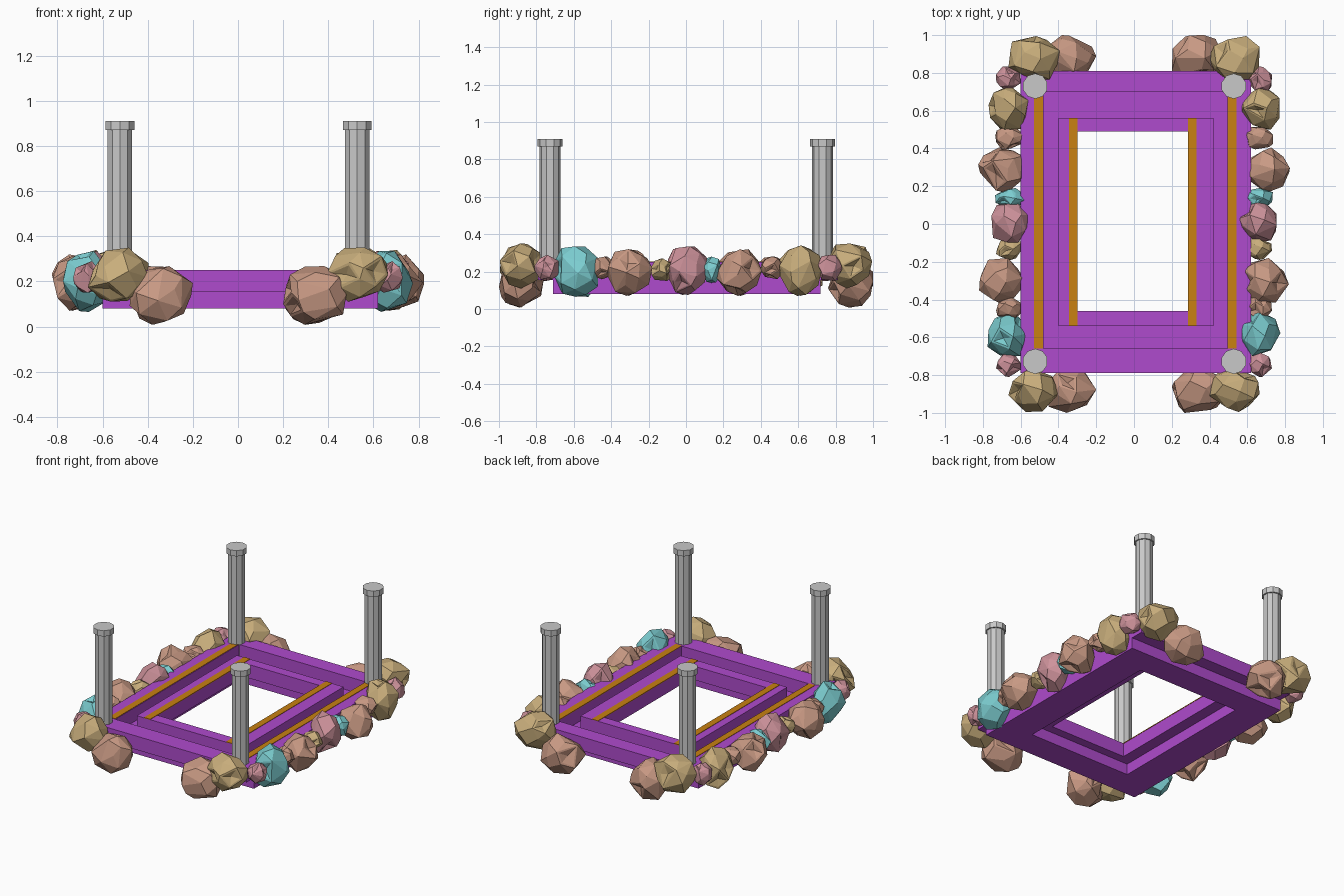
import bpy, bmesh, math, random
from mathutils import Vector

cube = bpy.data.objects.get("Cube")
if cube:
    bpy.data.objects.remove(cube, do_unlink=True)
random.seed(7)


def material(name, rgb):
    m = bpy.data.materials.new(name)
    m.use_nodes = True
    m.diffuse_color = (*rgb, 1)
    m.node_tree.nodes["Principled BSDF"].inputs["Base Color"].default_value = (*rgb, 1)
    return m


PURPLE = material("purple", (0.43, 0.07, 0.61))
ORANGE = material("orange", (0.58, 0.22, 0.006))
GREY = material("grey", (0.58, 0.58, 0.58))
SALMON = material("salmon stone", (0.58, 0.32, 0.23))
TAN = material("tan stone", (0.58, 0.42, 0.2))
PINK = material("pink stone", (0.62, 0.29, 0.33))
TEAL = material("teal stone", (0.2, 0.61, 0.63))


def finish(name, bm, mat):
    bmesh.ops.recalc_face_normals(bm, faces=bm.faces)
    mesh = bpy.data.meshes.new(name)
    bm.to_mesh(mesh)
    bm.free()
    mesh.materials.append(mat)
    ob = bpy.data.objects.new(name, mesh)
    bpy.context.collection.objects.link(ob)
    return ob


def ring(name, outer, inner, z0, z1):
    """Rectangular frame; outer and inner are (x0, x1, y0, y1)."""
    bm = bmesh.new()
    loops = []
    for x0, x1, y0, y1 in (outer, inner):
        loops.append([bm.verts.new((x, y, z0)) for x, y in
                      ((x0, y0), (x1, y0), (x1, y1), (x0, y1))])
    a, b = loops
    faces = [bm.faces.new((a[i], a[(i + 1) % 4], b[(i + 1) % 4], b[i])) for i in range(4)]
    ext = bmesh.ops.extrude_face_region(bm, geom=faces)
    for v in ext["geom"]:
        if isinstance(v, bmesh.types.BMVert):
            v.co.z = z1
    finish(name, bm, PURPLE)


def box(name, x0, x1, y0, y1, z0, z1, mat):
    bm = bmesh.new()
    bmesh.ops.create_cube(bm, size=1)
    for v in bm.verts:
        v.co = ((x0 + x1) / 2 + v.co.x * (x1 - x0),
                (y0 + y1) / 2 + v.co.y * (y1 - y0),
                (z0 + z1) / 2 + v.co.z * (z1 - z0))
    finish(name, bm, mat)


def cylinder(bm, x, y, z0, z1, radius):
    made = bmesh.ops.create_cone(bm, cap_ends=True, segments=10, radius1=radius,
                                 radius2=radius, depth=z1 - z0)
    bmesh.ops.translate(bm, verts=made["verts"], vec=(x, y, (z0 + z1) / 2))


def stone(name, centre, half, mat):
    """Faceted boulder: hull of jittered sphere points, fitted to its size, with chips."""
    bm = bmesh.new()
    count = 26
    for i in range(count):
        z = 1 - (2 * i + 1) / count
        angle = i * 2.4 + random.uniform(-0.35, 0.35)
        r = math.sqrt(1 - z * z)
        p = Vector((r * math.cos(angle), r * math.sin(angle), z))
        bm.verts.new(p * random.uniform(0.88, 1.12))
    hull = bmesh.ops.convex_hull(bm, input=bm.verts)
    loose = [v for v in bm.verts if not v.link_faces]
    bmesh.ops.delete(bm, geom=loose, context="VERTS")
    bmesh.ops.dissolve_limit(bm, angle_limit=0.2, verts=bm.verts, edges=bm.edges)
    bmesh.ops.recalc_face_normals(bm, faces=bm.faces)
    # Chipped dents in the largest facets
    big = sorted(bm.faces, key=lambda f: -f.calc_area())[:3]
    bmesh.ops.inset_individual(bm, faces=big, thickness=0.12)
    bmesh.ops.poke(bm, faces=big, offset=-0.15)
    for axis in range(3):
        low = min(v.co[axis] for v in bm.verts)
        high = max(v.co[axis] for v in bm.verts)
        for v in bm.verts:
            t = 2 * (v.co[axis] - low) / (high - low) - 1
            v.co[axis] = centre[axis] + half[axis] * t
    finish(name, bm, mat)


# Stepped frame: base, outer rim and raised inner rim
TOP, STEP, BASE = 0.25, 0.155, 0.08
ring("base_frame", (-0.6, 0.62, -0.71, 0.72), (-0.38, 0.4, -0.52, 0.54), BASE, STEP)
ring("outer_rim", (-0.6, 0.62, -0.79, 0.81), (-0.48, 0.495, -0.66, 0.7), STEP, TOP)
ring("inner_rim", (-0.4, 0.42, -0.54, 0.56), (-0.3, 0.285, -0.46, 0.49), STEP, TOP)

# Thin orange strips along the sides
for name, x, y0, y1 in (("outer_strip_right", -0.53, -0.66, 0.7),
                        ("outer_strip_left", 0.495, -0.66, 0.7),
                        ("inner_strip_right", -0.345, -0.54, 0.56),
                        ("inner_strip_left", 0.285, -0.54, 0.56)):
    box(name, x, x + 0.047, y0, y1, TOP - 0.002, TOP + 0.003, ORANGE)

# Corner posts with caps
for side, x in (("right", -0.523), ("left", 0.528)):
    for end, y in (("front", -0.727), ("back", 0.73)):
        bm = bmesh.new()
        cylinder(bm, x, y, 0.16, 0.88, 0.057)
        cylinder(bm, x, y, 0.87, 0.91, 0.067)
        finish(f"post_{end}_{side}", bm, GREY)

# Stones along each side: colour, x, y, z, half sizes
SIDE_STONES = (
    (PINK, 0.665, 0.77, 0.22, 0.065, 0.065, 0.07),
    (TAN, 0.665, 0.615, 0.205, 0.105, 0.115, 0.135),
    (SALMON, 0.66, 0.455, 0.22, 0.075, 0.06, 0.06),
    (SALMON, 0.7, 0.285, 0.195, 0.125, 0.12, 0.125),
    (TEAL, 0.655, 0.14, 0.21, 0.08, 0.05, 0.07),
    (PINK, 0.655, 0.01, 0.205, 0.1, 0.11, 0.13),
    (TAN, 0.66, -0.13, 0.21, 0.07, 0.06, 0.06),
    (SALMON, 0.695, -0.3, 0.195, 0.125, 0.12, 0.125),
    (SALMON, 0.66, -0.445, 0.22, 0.07, 0.06, 0.06),
    (TEAL, 0.665, -0.585, 0.2, 0.11, 0.115, 0.135),
    (PINK, 0.665, -0.745, 0.22, 0.065, 0.065, 0.07),
)
for side, sign in (("right", -1), ("left", 1)):
    for i, (mat, x, y, z, *half) in enumerate(SIDE_STONES):
        stone(f"side_stone_{side}_{i + 1}", (sign * x, y, z), half, mat)
    # Pair of stones at each corner of the ends
    for end, way in (("front", -1), ("back", 1)):
        stone(f"corner_stone_{end}_{side}", (sign * 0.53, way * 0.88, 0.23),
              (0.135, 0.115, 0.12), TAN)
        stone(f"end_stone_{end}_{side}", (sign * 0.34, way * 0.88, 0.138),
              (0.14, 0.12, 0.13), SALMON)
